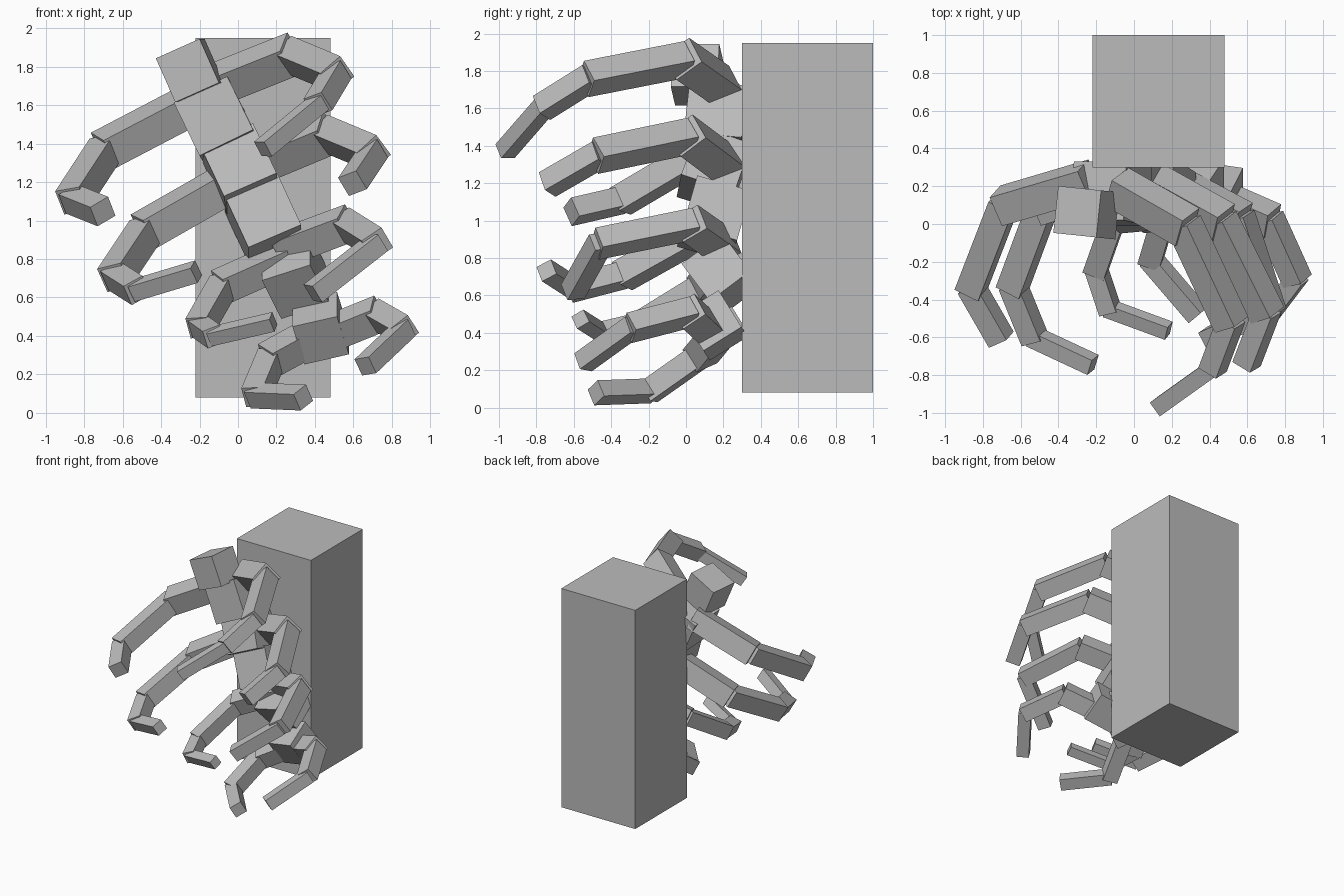
import bpy
from math import radians
from mathutils import Vector, Matrix, Euler

if "Cube" in bpy.data.objects:
    bpy.data.objects.remove(bpy.data.objects["Cube"])

grey = bpy.data.materials.new("plain grey")
grey.use_nodes = True
grey.diffuse_color = (0.5, 0.5, 0.5, 1)
grey.node_tree.nodes["Principled BSDF"].inputs["Base Color"].default_value = (0.5, 0.5, 0.5, 1)


def box(name, center, size, rotation):
    """Flat-shaded box with the given size and orientation."""
    bpy.ops.mesh.primitive_cube_add(size=1)
    ob = bpy.context.object
    ob.name = name
    ob.matrix_world = (Matrix.Translation(center) @ rotation.to_4x4()
                       @ Matrix.Diagonal((*size, 1)))
    ob.data.materials.append(grey)
    return ob


def rib(name, points, scale):
    """Chain of thinning boxes, all hinged about one shared curl axis."""
    pts = [Vector(p) for p in points]
    hinge = (pts[1] - pts[0]).cross(pts[2] - pts[1]).normalized()
    for i, (a, b) in enumerate(zip(pts, pts[1:])):
        along = (b - a).normalized()
        side = along.cross(hinge).normalized()
        up = side.cross(along)
        rot = Matrix((along, side, up)).transposed()
        w = (0.17, 0.14, 0.115, 0.09)[i] * scale
        box(f"{name}_segment_{i + 1}", (a + b) / 2, ((b - a).length + 0.03, w, w), rot)


# Tall block behind
box("back_block", (0.13, 0.65, 1.015), (0.7, 0.7, 1.87), Matrix.Identity(3))

# Spine: centre, size, tilt about x, y, z in degrees
spine = [
    ((-0.25, 0.06, 1.78), 0.25, (0, -24, -6)),
    ((-0.12, 0.16, 1.53), 0.31, (-5, -26, -3)),
    ((0.01, 0.15, 1.27), 0.30, (-18, -25, -3)),
    ((0.13, 0.15, 1.01), 0.30, (-16, -24, 0)),
    ((0.30, 0.19, 0.71), 0.27, (37, -22, 0)),
    ((0.43, 0.15, 0.44), 0.24, (32, -15, 0)),
]
for i, (center, size, tilt) in enumerate(spine):
    rot = Euler([radians(t) for t in tilt], 'YXZ').to_matrix()
    box(f"vertebra_{i + 1}", center, (size, size, size), rot)

# Ribs on the left side, top to bottom
rib("left_rib_1", [(-0.08, 0.19, 1.72), (0.27, -0.01, 1.86), (0.51, -0.52, 1.76),
                   (0.42, -0.76, 1.61), (0.14, -0.96, 1.38)], 1)
rib("left_rib_2", [(0.1, 0.21, 1.3), (0.46, 0.01, 1.45), (0.7, -0.47, 1.35),
                   (0.6, -0.73, 1.2)], 1)
rib("left_rib_3", [(0.24, 0.2, 0.86), (0.56, 0.03, 0.98), (0.72, -0.46, 0.88),
                   (0.4, -0.6, 0.63)], 0.9)
rib("left_rib_4", [(0.4, 0.16, 0.38), (0.72, 0.02, 0.51), (0.86, -0.29, 0.43),
                   (0.67, -0.54, 0.25)], 0.85)

# Ribs on the right side, top to bottom
rib("right_rib_1", [(-0.25, 0.23, 1.6), (-0.69, 0.1, 1.37), (-0.86, -0.34, 1.11),
                    (-0.71, -0.6, 1.05)], 1)
rib("right_rib_2", [(-0.06, 0.23, 1.19), (-0.48, 0.1, 0.95), (-0.64, -0.33, 0.71),
                    (-0.53, -0.6, 0.64), (-0.23, -0.74, 0.73)], 1)
rib("right_rib_3", [(0.28, 0.22, 0.82), (-0.08, 0.1, 0.66), (-0.2, -0.24, 0.45),
                    (-0.13, -0.45, 0.4), (0.17, -0.56, 0.47)], 0.85)
rib("right_rib_4", [(0.48, 0.22, 0.45), (0.17, 0.08, 0.28), (0.09, -0.19, 0.09),
                    (0.33, -0.47, 0.08)], 0.85)
